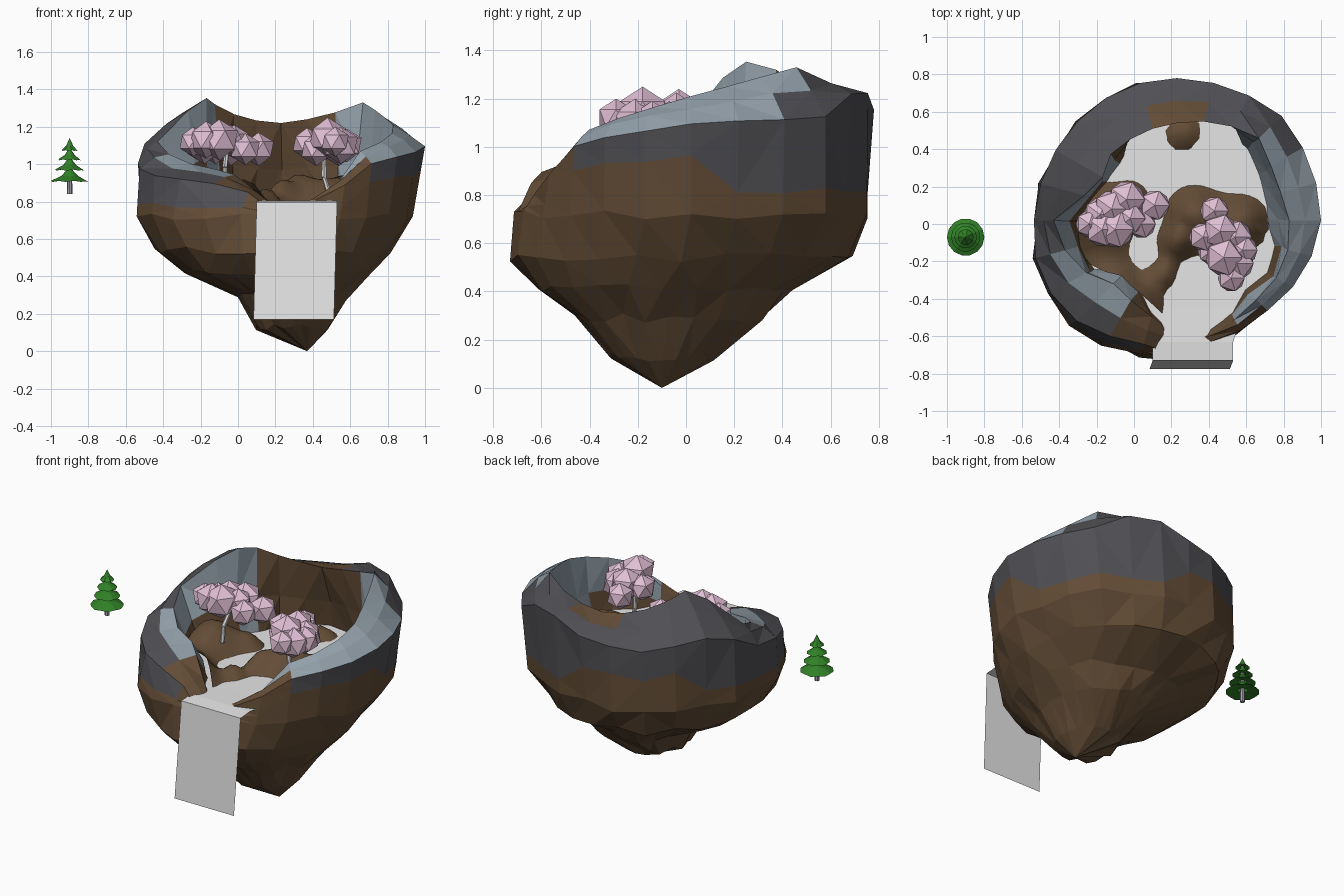
import bpy, bmesh, math, random
from mathutils import Vector

random.seed(4)
if "Cube" in bpy.data.objects:
    bpy.data.objects.remove(bpy.data.objects["Cube"])


def material(name, *rgb):
    m = bpy.data.materials.new(name)
    m.use_nodes = True
    m.diffuse_color = (*rgb, 1)
    m.node_tree.nodes["Principled BSDF"].inputs["Base Color"].default_value = (*rgb, 1)
    return m


BROWN = material("brown_earth", .125, .073, .037)
DARK = material("dark_rock", .08, .08, .09)
LIGHT = material("pale_rock", .29, .35, .4)
WATER = material("water", .79, .79, .79)
PINK = material("blossom_pink", .75, .52, .66)
BARK = material("pale_bark", .65, .65, .66)
GREEN = material("pine_green", .03, .22, .02)
GREY = material("pine_bark", .38, .38, .42)


def finish(bm, name, mats, smooth=False):
    bmesh.ops.recalc_face_normals(bm, faces=bm.faces[:])
    me = bpy.data.meshes.new(name)
    bm.to_mesh(me)
    bm.free()
    for m in mats:
        me.materials.append(m)
    for p in me.polygons:
        p.use_smooth = smooth
    ob = bpy.data.objects.new(name, me)
    bpy.context.collection.objects.link(ob)
    return ob


def bridge(bm, a, b, pick=None):
    """Join two closed rings of vertices with quads."""
    n = len(a)
    for i in range(n):
        j = (i + 1) % n
        f = bm.faces.new((a[i], a[j], b[j], b[i]))
        if pick:
            f.material_index = pick((i + .5) * 360 / n)


def fan(bm, tip, ring):
    v = bm.verts.new(tip)
    for i in range(len(ring)):
        bm.faces.new((ring[i], ring[(i + 1) % len(ring)], v))


# Island measurements, sixteen steps around from +x
CX, CY = .23, .02
OUTER = [.77, .77, .79, .76, .76, .76, .75, .75, .765, .80, .80, .76, .75, .74, .72, .74]
SHOULDER = [1.1, 1.11, 1.12, 1.27, 1.16, 1.1, 1.13, 1.16, 1, .96, .91, .89, .74, .82, 1, 1.06]
CREST_R = [.6, .56, .62, .56, .52, .5, .5, .44, .66, .6, .48, .5, .6, .62, .6, .62]
CREST_Z = [1.21, 1.27, 1.33, 1.25, 1.22, 1.24, 1.32, 1.37, 1.12, 1.02, .97, .93, .72, .82, 1.07, 1.14]
FOOT = [.46, .47, .52, .65, .64, .56, .42, .42, .5, .52, .4, .42, .52, .53, .5, .55]
SIDES = 24


def sample(table, angle):
    t = angle / math.tau * 16
    i = math.floor(t)
    return table[i % 16] * (1 - t + i) + table[(i + 1) % 16] * (t - i)


# Ground height inside the crater: bumps of x, y, height, width
BUMPS = [(-.2, .02, .24, .19), (.5, -.03, .18, .19), (.3, .08, .17, .13), (0, .15, .1, .1),
         (.16, -.27, .13, .08), (.22, -.1, .15, .1), (-.13, -.34, .19, .16),
         (.03, -.45, .19, .13), (.26, .49, .15, .12), (.62, .04, .1, .1)]


def ground_z(x, y):
    return .72 + sum(h * math.exp(-((x - u) ** 2 + (y - v) ** 2) / (w * w)) for u, v, h, w in BUMPS)


def polar(r, a, z):
    return Vector((CX + r * math.cos(a), CY + r * math.sin(a), z))


def jitter(s):
    return random.uniform(-s, s)


# Height of the earth and rock boundary between the girth and the shoulder
def boundary(a):
    deg = math.degrees(a)
    if deg > 300 or deg < 10:
        return .65
    if deg > 195:
        return .3
    return (.55 if 80 < deg < 140 else .24) + jitter(.06)


# Rock body: underside rings, shoulder, ledge, crest and inner wall
LEVELS = [(.13, .29, -.1, .19, .22), (.29, .295, -.07, .3, .4), (.42, .21, -.1, .5, .54),
          (.54, .19, -.02, .62, .71), (.72, .2, .02, .73, .75)]
angles = [i * math.tau / SIDES for i in range(SIDES)]
bm = bmesh.new()
rings = []
for z, cx, cy, hx, hy in LEVELS:
    ring = []
    for a in angles:
        k = sample(OUTER, a) / .76 * random.uniform(.97, 1.02)
        ring.append(Vector((cx + hx * k * math.cos(a), cy + hy * k * math.sin(a), z + jitter(.02))))
    rings.append(ring)
shoulder = [polar(sample(OUTER, a) * (1 - .1 * max(0, -math.sin(a)) ** 2), a,
                  sample(SHOULDER, a) + jitter(.012)) for a in angles]
middle = [p.lerp(q, boundary(a)) for p, q, a in zip(rings[-1], shoulder, angles)]
crest = [polar(sample(CREST_R, a), a, sample(CREST_Z, a)) for a in angles]
ledge = [p.lerp(q, .5) + Vector((0, 0, .012 + jitter(.01))) for p, q in zip(shoulder, crest)]
foot = [polar(sample(FOOT, a), a, .72) for a in angles]
inner = [p.lerp(q, .5) + Vector((jitter(.02), jitter(.02), 0)) for p, q in zip(crest, foot)]
rings += [middle, shoulder, ledge, crest, inner, foot]
rings = [[bm.verts.new(p) for p in ring] for ring in rings]


def outer_colour(deg):
    return 0 if 250 < deg < 310 else 1


def ledge_colour(deg):
    if deg < 35 or deg > 310:
        return 2
    return 0 if deg > 240 else 1


def top_colour(deg):
    if deg < 40 or deg > 305 or 200 < deg < 240:
        return 2
    return 0 if 240 < deg or 80 < deg < 112 else 1


def wall_colour(deg):
    return 2 if deg < 65 or deg > 305 or 130 < deg < 245 else 0


def low_wall_colour(deg):
    return 2 if deg < 60 or deg > 340 or 130 < deg < 150 or 215 < deg < 235 else 0


rules = [None] * 5 + [outer_colour, ledge_colour, top_colour, wall_colour, low_wall_colour]
for a, b, rule in zip(rings, rings[1:], rules):
    bridge(bm, a, b, rule)
fan(bm, (.37, -.1, 0), rings[0])
bmesh.ops.triangulate(bm, faces=bm.faces[:], quad_method='SHORT_EDGE')
finish(bm, "island_rock", [BROWN, DARK, LIGHT])

# Rolling crater floor
bm = bmesh.new()
rings = []
for k in range(12, 0, -1):
    ring = []
    for i in range(40):
        a = i * math.tau / 40
        p = polar(sample(FOOT, a) * 1.05 * k / 12, a, 0)
        p.z = ground_z(p.x, p.y)
        ring.append(bm.verts.new(p))
    rings.append(ring)
for a, b in zip(rings, rings[1:]):
    bridge(bm, a, b)
fan(bm, (CX, CY, ground_z(CX, CY)), rings[-1])
finish(bm, "crater_ground", [BROWN], True)

# Pool and waterfall
bm = bmesh.new()
bm.faces.new([bm.verts.new(polar(.62, a, .8)) for a in angles])
finish(bm, "pool", [WATER])
bm = bmesh.new()
rows = [[bm.verts.new((x + s, y, z)) for x in (.1, .53)]
        for s, y, z in ((.06, -.45, .803), (0, -.63, .805), (0, -.73, .797), (-.017, -.775, .17))]
for a, b in zip(rows, rows[1:]):
    bm.faces.new((a[0], a[1], b[1], b[0]))
finish(bm, "waterfall", [WATER])


def limb(bm, p, q, r1, r2, sides=6):
    d = Vector(q) - Vector(p)
    rot = d.to_track_quat('Z', 'Y').to_matrix().to_4x4()
    rot.translation = (Vector(p) + Vector(q)) / 2
    bmesh.ops.create_cone(bm, cap_ends=True, segments=sides, radius1=r1, radius2=r2,
                          depth=d.length, matrix=rot)


# Blossom trees
def blossom_tree(name, path, blobs):
    bm = bmesh.new()
    for p, q in zip(path, path[1:]):
        limb(bm, p, q, .015, .012)
    for blob in blobs[::3]:
        limb(bm, path[-1], blob[:3], .009, .005)
    finish(bm, name + "_trunk", [BARK])
    bm = bmesh.new()
    for x, y, z, r in blobs:
        new = bmesh.ops.create_icosphere(bm, subdivisions=1, radius=r)["verts"]
        bmesh.ops.translate(bm, verts=new, vec=(x, y, z))
    finish(bm, name + "_blossom", [PINK])


blossom_tree("right_tree", [(-.07, -.06, .88), (-.07, -.05, .98), (-.06, 0, 1.06)],
             [(-.24, 0, 1.12, .08), (-.18, .05, 1.1, .1), (-.17, -.03, 1.13, .1),
              (-.1, -.03, 1.13, .11), (-.04, .13, 1.1, .11), (-.12, .08, 1.11, .11),
              (-.02, .03, 1.12, .09), (.04, 0, 1.08, .085), (.11, .1, 1.08, .09)])
blossom_tree("left_tree", [(.5, -.14, .8), (.46, -.13, .93), (.46, -.12, 1.05)],
             [(.43, .07, 1.09, .085), (.37, -.07, 1.11, .085), (.46, -.04, 1.12, .105),
              (.42, -.14, 1.08, .09), (.48, -.18, 1.14, .11), (.58, -.14, 1.1, .09),
              (.52, -.29, 1.12, .08), (.55, -.21, 1.1, .1), (.54, -.07, 1.09, .1)])

# Pine standing apart
PX, PY = -.9, -.07
bm = bmesh.new()
limb(bm, (PX, PY, .84), (PX, PY, 1.08), .015, .01, 8)
finish(bm, "pine_trunk", [GREY])
bm = bmesh.new()
for r, low, high in ((.1, .905, .985), (.078, .965, 1.04), (.06, 1.02, 1.09), (.042, 1.07, 1.14)):
    tier = []
    for k, t in ((.3, .15), (1, 0), (.45, .4)):
        tier.append([bm.verts.new((PX + r * k * math.cos(i * math.tau / 14),
                                   PY + r * k * math.sin(i * math.tau / 14),
                                   low + (high - low) * t + (.006 * (i % 2) if k == 1 else 0)))
                     for i in range(14)])
    bridge(bm, tier[0], tier[1])
    bridge(bm, tier[1], tier[2])
    fan(bm, (PX, PY, high), tier[2])
finish(bm, "pine_needles", [GREEN])
